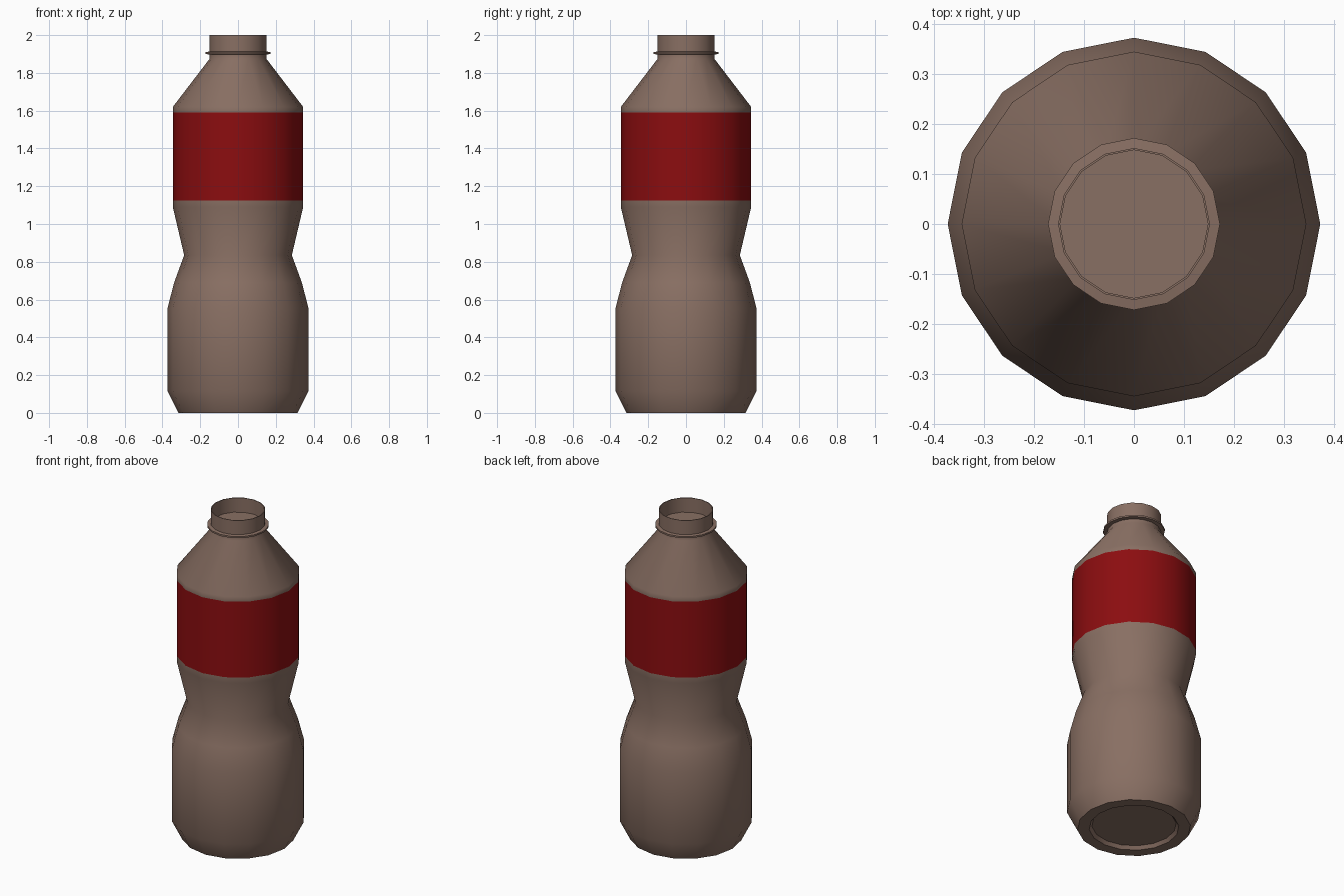
import bpy
import bmesh
import math

SIDES = 16

cube = bpy.data.objects.get("Cube")
if cube:
    bpy.data.objects.remove(cube, do_unlink=True)


def make_material(name, colour):
    mat = bpy.data.materials.new(name)
    mat.use_nodes = True
    mat.diffuse_color = colour
    bsdf = mat.node_tree.nodes["Principled BSDF"]
    bsdf.inputs["Base Color"].default_value = colour
    bsdf.inputs["Roughness"].default_value = 0.6
    return mat


brown = make_material("brown plastic", (0.25, 0.16, 0.125, 1))
red = make_material("red label", (0.26, 0.004, 0.005, 1))


def lathe(name, profile, materials, cap_start=False, cap_end=False, angle=50):
    """Turn (radius, height) points around z, optionally closing the ends."""
    bm = bmesh.new()
    rings = []
    for r, z in profile:
        turns = [2 * math.pi * i / SIDES for i in range(SIDES)]
        rings.append([bm.verts.new((r * math.cos(a), r * math.sin(a), z)) for a in turns])
    for low, high in zip(rings, rings[1:]):
        for i in range(SIDES):
            j = (i + 1) % SIDES
            bm.faces.new((low[i], low[j], high[j], high[i]))
    if cap_start:
        bm.faces.new(rings[0][::-1])
    if cap_end:
        bm.faces.new(rings[-1])
    mesh = bpy.data.meshes.new(name)
    bm.to_mesh(mesh)
    bm.free()
    for mat in materials:
        mesh.materials.append(mat)
    obj = bpy.data.objects.new(name, mesh)
    bpy.context.collection.objects.link(obj)
    bpy.ops.object.select_all(action="DESELECT")
    obj.select_set(True)
    bpy.context.view_layer.objects.active = obj
    bpy.ops.object.shade_smooth_by_angle(angle=math.radians(angle))
    return obj


# Body with recessed base, waist, label band and sloping shoulder
LABEL_LOW, LABEL_HIGH = 1.125, 1.59
body = lathe("bottle_body", [
    (0.235, 0.02), (0.25, 0.0), (0.315, 0.0), (0.373, 0.115), (0.373, 0.555),
    (0.338, 0.69), (0.285, 0.835), (0.345, 1.09), (0.345, LABEL_LOW),
    (0.345, LABEL_HIGH), (0.345, 1.62), (0.15, 1.875), (0.15, 1.9),
], [brown, red], cap_start=True)

# Label wraps the straight part of the body
for face in body.data.polygons:
    if LABEL_LOW < face.center.z < LABEL_HIGH:
        face.material_index = 1

# Collar flange below the mouth
lathe("neck_collar", [
    (0.15, 1.897), (0.172, 1.9), (0.172, 1.91), (0.15, 1.913),
], [brown])

# Open mouth with a thin wall, closed off inside at the collar
lathe("bottle_mouth", [
    (0.152, 1.9), (0.152, 2.0), (0.148, 2.0), (0.148, 1.912),
], [brown], cap_end=True)
